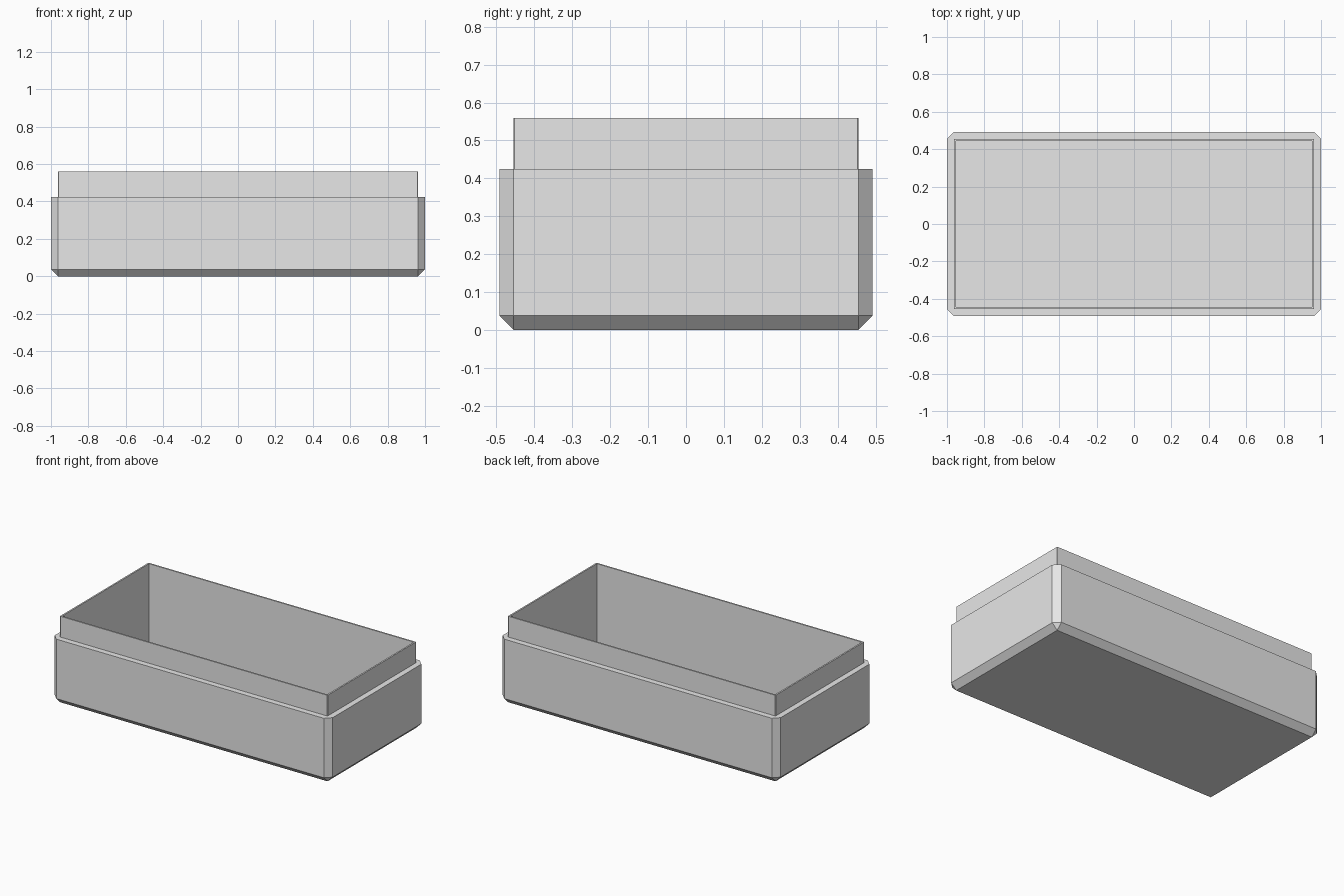
import bpy
import bmesh

cube = bpy.data.objects.get("Cube")
if cube:
    bpy.data.objects.remove(cube, do_unlink=True)

# Overall sizes
HALF_X, HALF_Y = 1.0, 0.4925
WALL = 0.0375          # shell thickness, also the chamfer size
LINER = 0.01           # thickness of the raised lip
RIM_Z, LIP_Z, FLOOR_Z = 0.424, 0.559, 0.05

grey = bpy.data.materials.new("plain_grey")
grey.use_nodes = True
colour = (0.8, 0.8, 0.8, 1)
grey.diffuse_color = colour
grey.node_tree.nodes["Principled BSDF"].inputs["Base Color"].default_value = colour


def ring(bm, inset, z, cut):
    """Rectangle inset from the outer size, with corners cut off."""
    x, y = HALF_X - inset, HALF_Y - inset
    points = []
    for sx, sy in ((1, 1), (-1, 1), (-1, -1), (1, -1)):
        pair = [(sx * x, sy * (y - cut)), (sx * (x - cut), sy * y)]
        points += pair if sx == sy else pair[::-1]
    return [bm.verts.new((px, py, z)) for px, py in points]


def loft(name, sections):
    """Skin the rings in order and cap both ends."""
    bm = bmesh.new()
    rings = [ring(bm, *s) for s in sections]
    for a, b in zip(rings, rings[1:]):
        for i in range(len(a)):
            j = (i + 1) % len(a)
            bm.faces.new((a[i], a[j], b[j], b[i]))
    bm.faces.new(rings[0][::-1])
    bm.faces.new(rings[-1])
    bmesh.ops.remove_doubles(bm, verts=bm.verts, dist=0.0001)
    bmesh.ops.recalc_face_normals(bm, faces=bm.faces)
    mesh = bpy.data.meshes.new(name)
    bm.to_mesh(mesh)
    bm.free()
    mesh.materials.append(grey)
    obj = bpy.data.objects.new(name, mesh)
    bpy.context.collection.objects.link(obj)


# Open box: chamfered base, outer walls, shoulder, raised lip, hollow inside
loft("open_box", [
    (WALL, 0, 0),
    (0, WALL, WALL),
    (0, RIM_Z, WALL),
    (WALL, RIM_Z, 0.003),
    (WALL, LIP_Z, 0.003),
    (WALL + LINER, LIP_Z, 0),
    (WALL + LINER, FLOOR_Z, 0),
])
